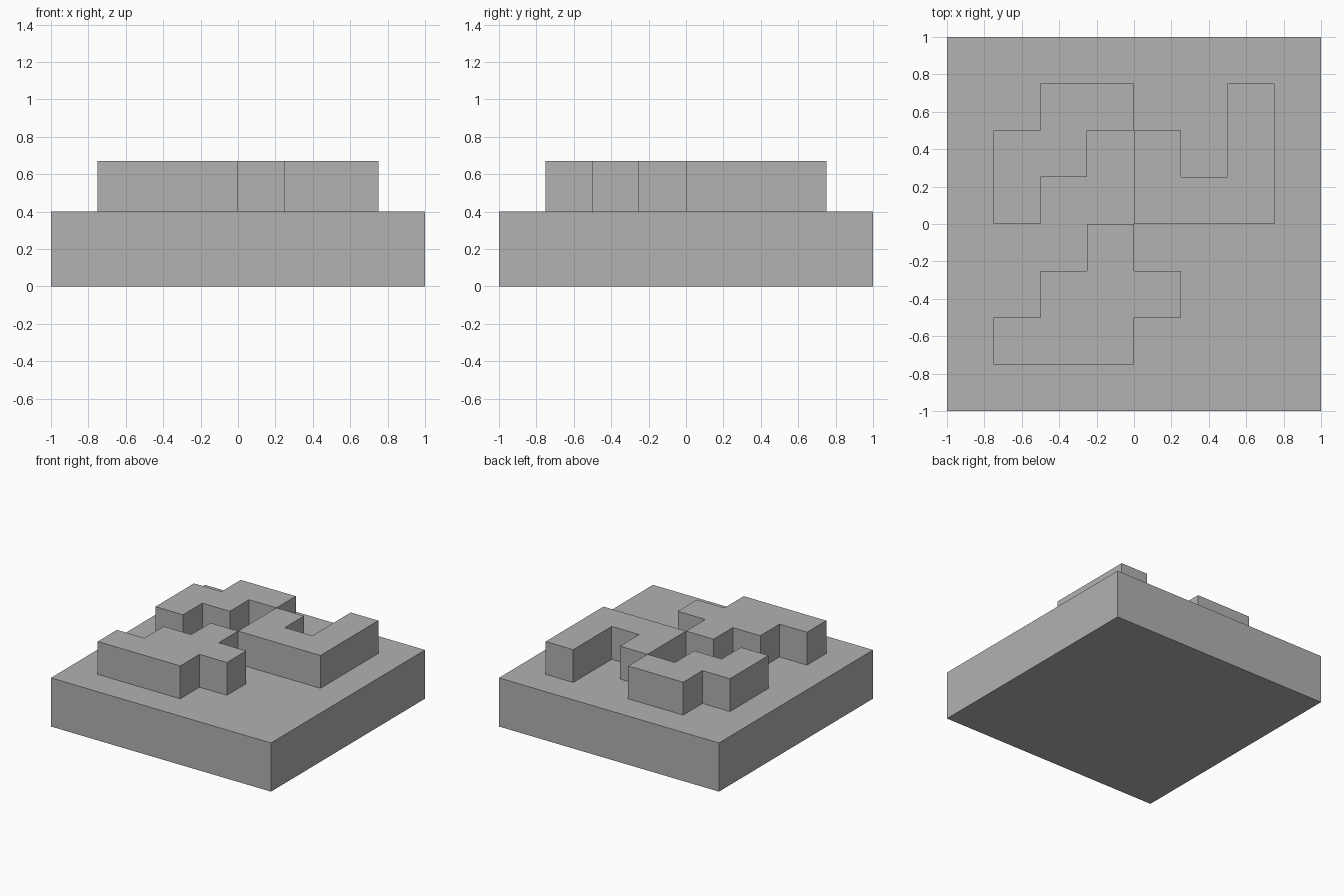
import bpy
import bmesh

cube = bpy.data.objects.get("Cube")
if cube:
    bpy.data.objects.remove(cube, do_unlink=True)

CELL = 0.25
BASE_TOP = 0.40
BLOCK_TOP = 0.67

# Single matte colour
grey = bpy.data.materials.new("plain_grey")
grey.use_nodes = True
colour = (0.445, 0.445, 0.445, 1)
grey.diffuse_color = colour
grey.node_tree.nodes["Principled BSDF"].inputs["Base Color"].default_value = colour


def prism(name, outline, bottom, top):
    """Extrude an outline, given in grid cells, from bottom to top."""
    bm = bmesh.new()
    face = bm.faces.new([bm.verts.new((x * CELL, y * CELL, bottom)) for x, y in outline])
    extruded = bmesh.ops.extrude_face_region(bm, geom=[face], use_keep_orig=True)
    raised = [v for v in extruded["geom"] if isinstance(v, bmesh.types.BMVert)]
    bmesh.ops.translate(bm, verts=raised, vec=(0, 0, top - bottom))
    bmesh.ops.recalc_face_normals(bm, faces=bm.faces)
    mesh = bpy.data.meshes.new(name)
    bm.to_mesh(mesh)
    bm.free()
    mesh.materials.append(grey)
    obj = bpy.data.objects.new(name, mesh)
    bpy.context.collection.objects.link(obj)
    return obj


# Square base slab
prism("base_slab", [(-4, -4), (4, -4), (4, 4), (-4, 4)], 0, BASE_TOP)

# Stepped block at the back, on the right
prism("back_right_block",
      [(-3, 0), (-2, 0), (-2, 1), (-1, 1), (-1, 2), (0, 2),
       (0, 3), (-2, 3), (-2, 2), (-3, 2)], BASE_TOP, BLOCK_TOP)

# Notched block at the back, on the left
prism("back_left_block",
      [(0, 0), (3, 0), (3, 3), (2, 3), (2, 1), (1, 1), (1, 2), (0, 2)],
      BASE_TOP, BLOCK_TOP)

# Stepped block at the front
prism("front_block",
      [(-3, -3), (0, -3), (0, -2), (1, -2), (1, -1), (0, -1),
       (0, 0), (-1, 0), (-1, -1), (-2, -1), (-2, -2), (-3, -2)],
      BASE_TOP, BLOCK_TOP)
